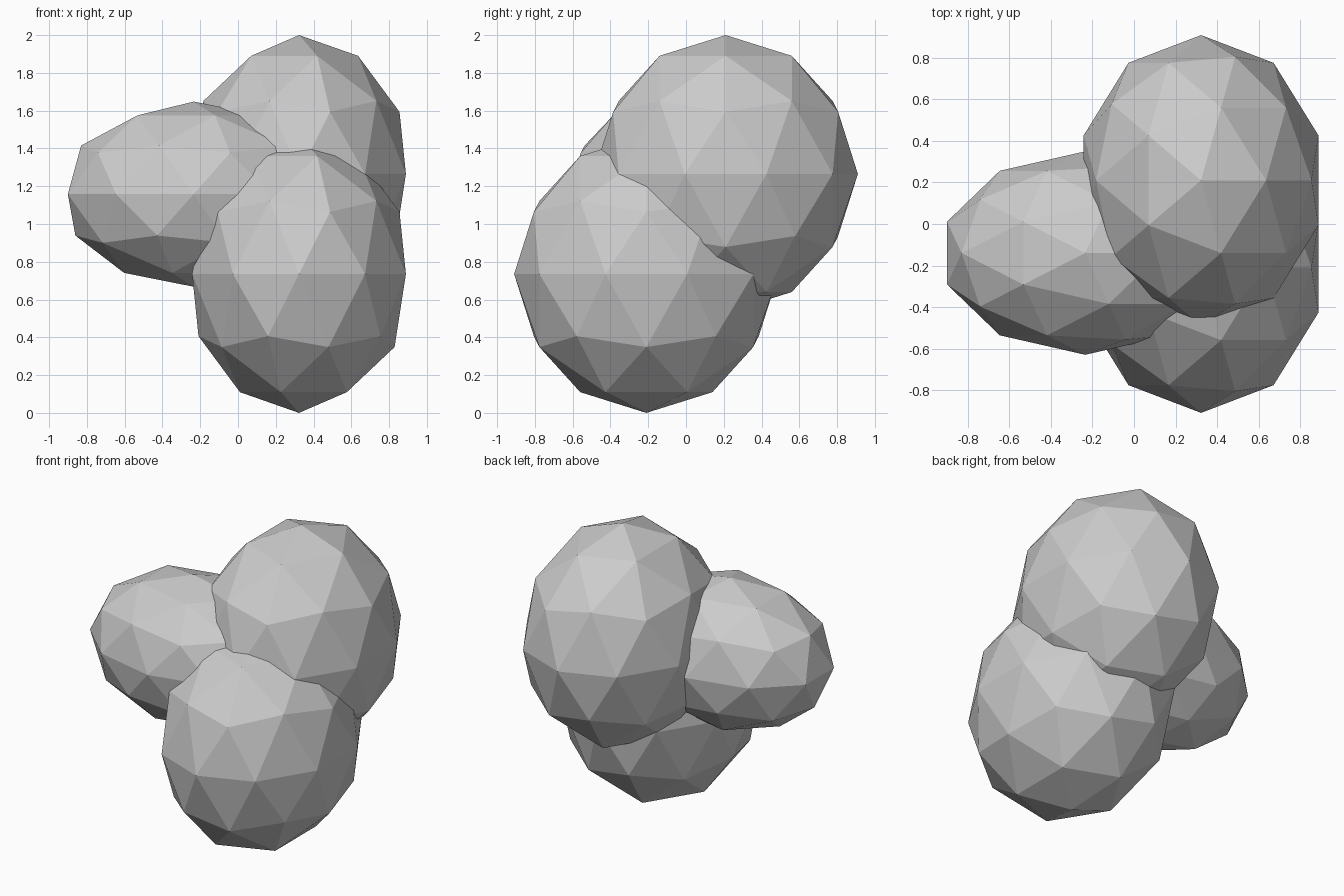
import bpy

if "Cube" in bpy.data.objects:
    bpy.data.objects.remove(bpy.data.objects["Cube"])


def lobe(name, center, radii):
    """One faceted, stretched icosphere lobe of the cluster."""
    bpy.ops.mesh.primitive_ico_sphere_add(subdivisions=2, radius=1, location=center)
    ob = bpy.context.object
    ob.name = name
    ob.scale = radii
    bpy.ops.object.transform_apply(location=False, rotation=False, scale=True)
    bpy.ops.object.shade_flat()
    return ob


# two equal tall lobes: low at the front, high at the back
TALL = (0.595, 0.70, 0.735)
lobe("lower_front_lobe", (0.323, -0.21, 0.735), TALL)
lobe("upper_back_lobe", (0.323, 0.21, 1.265), TALL)

# smaller lobe stretched sideways to the left
lobe("left_side_lobe", (-0.235, -0.14, 1.158), (0.70, 0.49, 0.49))
